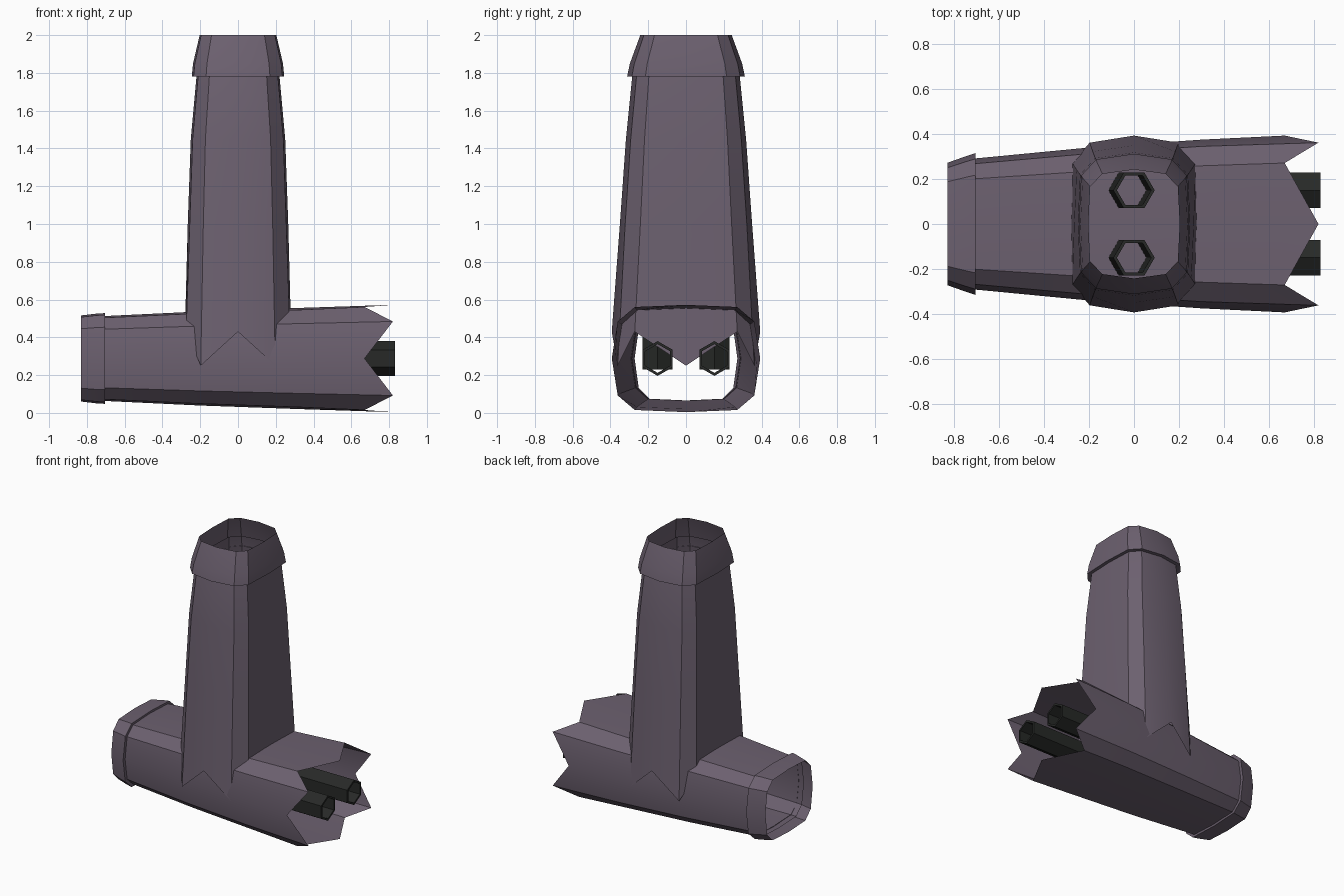
import bpy, bmesh, math
from mathutils import Vector

if "Cube" in bpy.data.objects:
    bpy.data.objects.remove(bpy.data.objects["Cube"])


def material(name, rgb):
    m = bpy.data.materials.new(name)
    m.diffuse_color = (*rgb, 1)
    m.use_nodes = True
    m.node_tree.nodes["Principled BSDF"].inputs["Base Color"].default_value = m.diffuse_color
    return m


PURPLE = material("dusty_purple", (0.15, 0.118, 0.16))
BLACK = material("charcoal", (0.02, 0.022, 0.02))

# Rounded-box section: (wide, narrow) unit points for one quarter, mirrored to 12
QUARTER = [(0, 1), (.69, .96), (.92, .69), (1, 0)]
SECTION = (QUARTER + [(w, -n) for w, n in QUARTER[2::-1]]
           + [(-w, -n) for w, n in QUARTER[1:]]
           + [(-w, n) for w, n in QUARTER[2:0:-1]])


def loft(name, rings, mat, angle=30, closed=False):
    """Skin a list of equal-length rings of points."""
    bm = bmesh.new()
    vs = [[bm.verts.new(p) for p in r] for r in rings]
    n = len(vs[0])
    pairs = list(zip(vs, vs[1:])) + ([(vs[-1], vs[0])] if closed else [])
    for a, b in pairs:
        for i in range(n):
            j = (i + 1) % n
            bm.faces.new((a[i], a[j], b[j], b[i]))
    bmesh.ops.recalc_face_normals(bm, faces=bm.faces)
    me = bpy.data.meshes.new(name)
    bm.to_mesh(me)
    bm.free()
    me.materials.append(mat)
    me.shade_smooth()
    me.set_sharp_from_angle(angle=math.radians(angle))
    ob = bpy.data.objects.new(name, me)
    bpy.context.collection.objects.link(ob)
    return ob


def across(t, w, n):        # lying pipe: runs along x
    return Vector((t, w, .288 + n))


def upright(t, w, n):       # standing pipe: runs along z
    return Vector((n, w, t))


def ring(place, t, wide, narrow):
    return [place(t, w * wide, n * narrow) for w, n in SECTION]


def torn_ring(place, tip, valley, wide, narrow):
    """Ring whose points alternate between long tips and short notches."""
    return [place(valley if i % 2 else tip, w * wide, n * narrow)
            for i, (w, n) in enumerate(SECTION)]


def hex_tube(name, place, t0, t1, y, lean=0):
    """Thin-walled hollow hexagonal tube."""
    def hexagon(t, r, shift):
        return [place(t, y + r * math.sin(k * math.pi / 3),
                      shift + r * math.cos(k * math.pi / 3)) for k in range(6)]
    loft(name, [hexagon(t0, .092, 0), hexagon(t1, .092, lean),
                hexagon(t1, .076, lean), hexagon(t0, .076, 0)], BLACK, 20, True)


# Lying pipe shell, torn at +x
loft("lying_shell",
     [ring(across, -.75, .285, .222), ring(across, -.7, .292, .225),
      ring(across, -.2, .34, .249), ring(across, .3, .375, .267),
      torn_ring(across, .82, .67, .393, .284)], PURPLE)
# Lying pipe end collar
loft("lying_collar",
     [ring(across, -.705, .29, .222), ring(across, -.705, .315, .24),
      ring(across, -.745, .302, .238), ring(across, -.83, .272, .228)], PURPLE)

# Standing pipe shell, torn at the bottom
loft("standing_shell",
     [ring(upright, 1.86, .265, .21), ring(upright, 1.78, .285, .22),
      ring(upright, 1.45, .318, .25), ring(upright, 1.0, .35, .266),
      torn_ring(upright, .25, .43, .393, .286)], PURPLE)
# Standing pipe end collar
loft("standing_collar",
     [ring(upright, 1.78, .28, .22), ring(upright, 1.78, .312, .245),
      ring(upright, 1.85, .297, .238), ring(upright, 2.0, .242, .203)], PURPLE)

# Inner tube pairs
for side, y in (("back", .15), ("front", -.15)):
    hex_tube("lying_tube_" + side, across, -.1, .83, y)
    hex_tube("standing_tube_" + side, upright, 1.3, .23, y, -.03)
